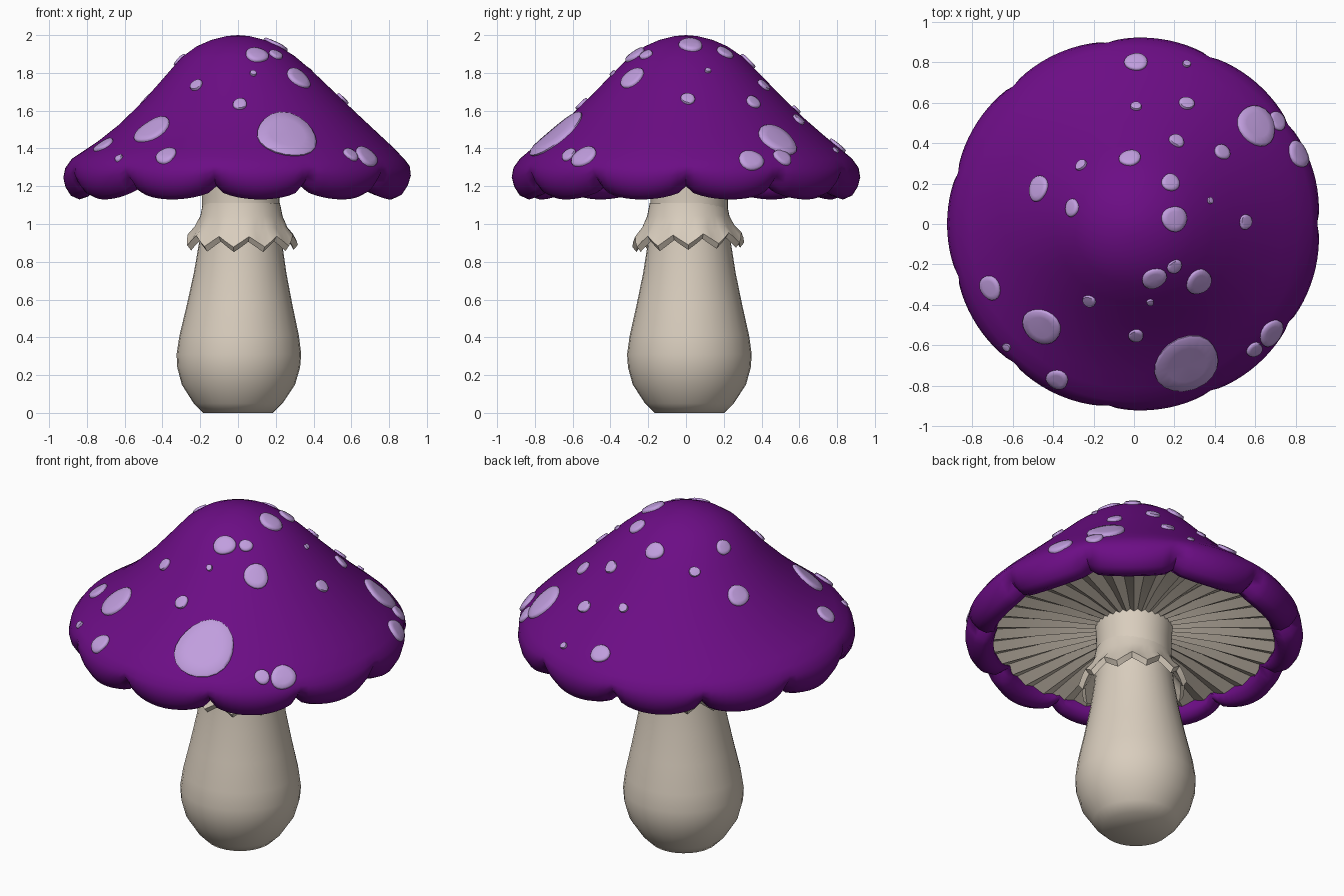
import bpy, bmesh, math, random
from mathutils import Vector
from mathutils.bvhtree import BVHTree

if "Cube" in bpy.data.objects:
    bpy.data.objects.remove(bpy.data.objects["Cube"])

random.seed(4)


def material(name, rgb):
    m = bpy.data.materials.new(name)
    m.diffuse_color = (*rgb, 1)
    m.use_nodes = True
    m.node_tree.nodes["Principled BSDF"].inputs["Base Color"].default_value = m.diffuse_color
    return m


PURPLE = material("purple", (0.15, 0.004, 0.235))
LILAC = material("lilac", (0.53, 0.34, 0.73))
CREAM = material("cream", (0.69, 0.61, 0.51))


def finish(bm, name, mat, angle):
    bmesh.ops.remove_doubles(bm, verts=bm.verts, dist=1e-5)
    me = bpy.data.meshes.new(name)
    bm.to_mesh(me)
    bm.free()
    me.materials.append(mat)
    me.shade_smooth()
    me.set_sharp_from_angle(angle=math.radians(angle))
    ob = bpy.data.objects.new(name, me)
    bpy.context.collection.objects.link(ob)
    return ob


def skin(bm, rings, closed=False):
    """Bridge successive rings of points with faces."""
    vs = [[bm.verts.new(p) for p in ring] for ring in rings]
    pairs = list(zip(vs, vs[1:])) + ([(vs[-1], vs[0])] if closed else [])
    for a, b in pairs:
        n = len(a)
        for j in range(n):
            k = (j + 1) % n
            bm.faces.new((a[j], a[k], b[k], b[j]))


def lathe(name, profile, n, shape, mat, angle=50, closed=False):
    """Revolve a profile; shape(point, theta, j) gives x, y shift, r and z."""
    bm = bmesh.new()
    rings = []
    for p in profile:
        ring = []
        for j in range(n):
            t = 2 * math.pi * j / n
            dx, dy, r, z = shape(p, t, j)
            ring.append((dx + r * math.cos(t), dy + r * math.sin(t), z))
        rings.append(ring)
    skin(bm, rings, closed)
    return finish(bm, name, mat, angle)


# Stem with a bulbous foot
stem_profile = [(0, 0), (0.185, 0), (0.235, 0.05), (0.3, 0.15), (0.325, 0.24), (0.33, 0.31),
                (0.316, 0.41), (0.28, 0.57), (0.245, 0.74), (0.22, 0.9), (0.205, 1.05),
                (0.205, 1.15), (0.215, 1.32)]
lathe("stem", stem_profile, 32,
      lambda p, t, j: (0.015 * min(p[1], 1), 0.018, p[0], p[1]), CREAM)


# Ragged skirt around the stem: the third value is the pull of the zigzag
def skirt_shape(p, t, j):
    zig = abs((j % 4) - 2) / 2
    z = p[1] - p[2] * (0.055 * zig - 0.012 * math.sin(t))
    return 0.018, 0.012, p[0] + 0.015 * p[2] * zig, z


skirt_profile = [(0.262, 0.918, 1), (0.284, 0.945, 1), (0.245, 0.99, 0.5), (0.217, 1.045, 0.1),
                 (0.204, 1.11, 0), (0.19, 1.08, 0), (0.205, 1.0, 0), (0.225, 0.965, 0.5)]
lathe("skirt", skirt_profile, 44, skirt_shape, CREAM, 35, True)


# Cap with eleven lobes along its rolled rim: the third value is the notch strength
def cap_shape(p, t, j):
    r, z, w = p
    notch = 1 - math.sqrt(abs(math.sin(5.5 * t)))
    if j % 12 == 0:
        notch = 1
    bias = 0.03 * math.cos(t) * max(0, 1 - ((r - 0.58) / 0.3) ** 2) if z > 1.3 else 0
    return 0, 0, r - 0.04 * notch * w, z + 0.07 * notch * w + bias


cap_profile = [(0.785, 1.25, 0), (0.77, 1.19, 0.5), (0.795, 1.145, 1), (0.84, 1.13, 1),
               (0.885, 1.15, 1), (0.913, 1.195, 0.8), (0.925, 1.245, 0.5), (0.915, 1.295, 0.2),
               (0.88, 1.345, 0), (0.815, 1.40, 0), (0.74, 1.46, 0), (0.63, 1.555, 0),
               (0.5, 1.68, 0), (0.39, 1.795, 0), (0.3, 1.885, 0), (0.22, 1.94, 0),
               (0.14, 1.975, 0), (0.06, 1.995, 0), (0, 2.0, 0)]
cap = lathe("cap", cap_profile, 132, cap_shape, PURPLE, 60)

# Gills: a pleated disc beneath the cap
lathe("gills", [(0.16, 1.255), (0.45, 1.235), (0.79, 1.2)], 72,
      lambda p, t, j: (0, 0, p[0], p[1] + (0.03 if j % 2 else 0) * min(1, p[0] * 2)),
      CREAM, 20)

# Raised spots that follow the cap surface: x, y, radius
spots = [(0.01, 0.80, .055), (0.26, 0.79, .02), (0.01, 0.58, .027), (-0.02, 0.325, .052),
         (0.26, 0.595, .038), (0.21, 0.41, .038), (0.435, 0.355, .042), (0.18, 0.205, .047),
         (0.20, 0.025, .066), (0.375, 0.115, .016), (0.55, 0.01, .038), (-0.26, 0.29, .03),
         (-0.47, 0.175, .063), (-0.305, 0.08, .044), (-0.71, -0.315, .06),
         (-0.455, -0.505, .1), (-0.63, -0.61, .022), (-0.38, -0.77, .057),
         (-0.22, -0.38, .035), (0.10, -0.27, .06), (0.20, -0.21, .037), (0.08, -0.385, .018),
         (0.32, -0.285, .07), (0.01, -0.55, .038), (0.26, -0.69, .168), (0.68, -0.54, .07),
         (0.595, -0.62, .042), (0.605, 0.485, .11), (0.71, 0.51, .05), (0.815, 0.345, .067)]
tree = BVHTree.FromPolygons([v.co for v in cap.data.vertices],
                            [list(p.vertices) for p in cap.data.polygons])
bm = bmesh.new()
for x, y, rad in spots:
    hit, nor, _, _ = tree.ray_cast(Vector((x, y, 3)), Vector((0, 0, -1)))
    if hit is None:
        continue
    u = nor.cross(Vector((0, 0, 1))).normalized()
    v = nor.cross(u)
    h = 0.012 + 0.05 * min(rad, 0.1)
    phase = random.uniform(0, 6.28)
    rings = []
    for f, lift in ((0.98, -0.012), (1.0, 0.5 * h), (0.93, 0.95 * h), (0.6, 1.05 * h), (0, 1.1 * h)):
        ring = []
        for j in range(20):
            t = -2 * math.pi * j / 20
            rr = rad * f * (1 + 0.05 * math.sin(2 * t + phase) + 0.03 * math.sin(3 * t - phase))
            q = hit + u * rr * math.cos(t) + v * rr * math.sin(t)
            on, _, _, _ = tree.ray_cast(q + nor * 0.15, -nor, 0.3)
            ring.append((on or q) + nor * lift)
        rings.append(ring)
    skin(bm, rings)
bmesh.ops.remove_doubles(bm, verts=bm.verts, dist=1e-5)
bmesh.ops.recalc_face_normals(bm, faces=bm.faces)
finish(bm, "cap_spots", LILAC, 60)
